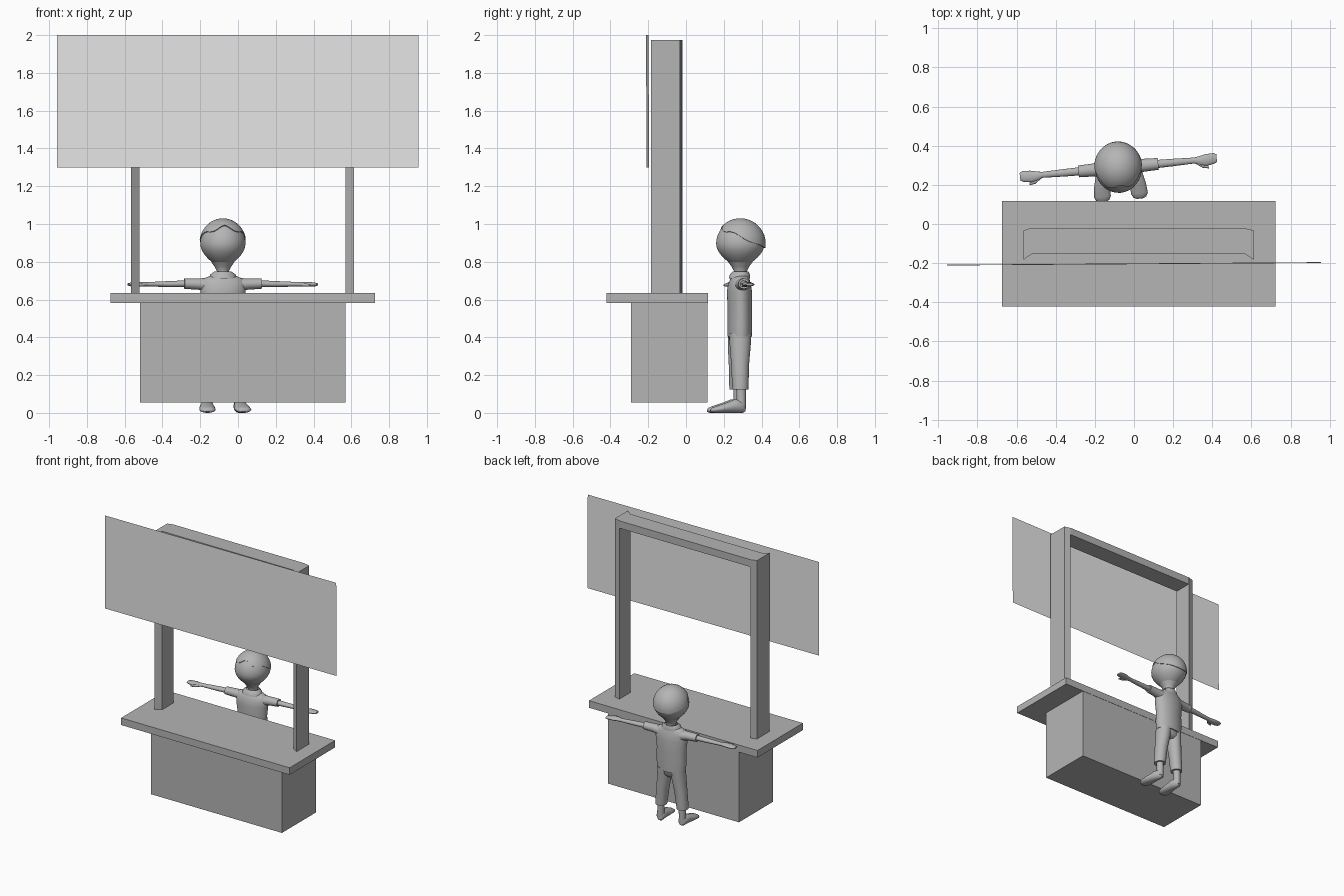
import bpy, bmesh, math
from mathutils import Matrix, Vector

if "Cube" in bpy.data.objects:
    bpy.data.objects.remove(bpy.data.objects["Cube"])


def material(name, v):
    m = bpy.data.materials.new(name)
    m.diffuse_color = (v, v, v, 1)
    m.use_nodes = True
    m.node_tree.nodes["Principled BSDF"].inputs["Base Color"].default_value = m.diffuse_color
    return m


grey = material("mid_grey", 0.46)
light = material("light_grey", 0.8)


def finish(name, bm, smooth=False, matrix=None, mat=grey):
    if matrix is not None:
        bm.transform(matrix)
    bmesh.ops.recalc_face_normals(bm, faces=bm.faces)
    me = bpy.data.meshes.new(name)
    bm.to_mesh(me)
    bm.free()
    ob = bpy.data.objects.new(name, me)
    bpy.context.collection.objects.link(ob)
    me.materials.append(mat)
    if smooth:
        bpy.ops.object.select_all(action='DESELECT')
        ob.select_set(True)
        bpy.context.view_layer.objects.active = ob
        bpy.ops.object.shade_smooth_by_angle(angle=math.radians(50))
    return ob


def prism(name, plan, z0, z1):
    bm = bmesh.new()
    low = [bm.verts.new((x, y, z0)) for x, y in plan]
    top = [bm.verts.new((x, y, z1)) for x, y in plan]
    n = len(plan)
    bm.faces.new(low)
    bm.faces.new(top)
    for i in range(n):
        j = (i + 1) % n
        bm.faces.new((low[i], low[j], top[j], top[i]))
    return finish(name, bm)


def box(name, x0, x1, y0, y1, z0, z1):
    return prism(name, [(x0, y0), (x1, y0), (x1, y1), (x0, y1)], z0, z1)


# ---- stall ----
box("stall_base", -0.52, 0.568, -0.29, 0.115, 0.055, 0.585)
box("counter_top", -0.675, 0.724, -0.422, 0.117, 0.583, 0.636)
prism("left_post", [(-0.566, -0.184), (-0.522, -0.153), (-0.522, -0.019), (-0.566, -0.033)], 0.636, 1.975)
prism("right_post", [(0.614, -0.184), (0.568, -0.153), (0.568, -0.022), (0.614, -0.033)], 0.636, 1.975)
box("top_beam", -0.522, 0.568, -0.153, -0.02, 1.92, 1.975)

# sign board: one slightly turned sheet
bm = bmesh.new()
bm.faces.new([bm.verts.new(p) for p in ((-0.957, -0.208, 1.3), (0.955, -0.195, 1.3),
                                        (0.955, -0.199, 2.0), (-0.957, -0.212, 2.0))])
finish("sign_board", bm, mat=light)

# ---- standing figure, built around its own axis then turned and placed ----
PLACE = Matrix.Translation((-0.08, 0.288, 0)) @ Matrix.Rotation(math.radians(5.4), 4, 'Z')


def loft(name, axis, rings, n=24, caps=True):
    """rings: (position along axis, centre u, centre v, radius u, radius v)"""
    bm = bmesh.new()
    loops = []
    for t, u, v, ru, rv in rings:
        loop = []
        for i in range(n):
            a = 2 * math.pi * i / n
            p, q = u + ru * math.cos(a), v + rv * math.sin(a)
            loop.append(bm.verts.new({'z': (p, q, t), 'x': (t, p, q), 'y': (p, t, q)}[axis]))
        loops.append(loop)
    for a, b in zip(loops, loops[1:]):
        for i in range(n):
            j = (i + 1) % n
            bm.faces.new((a[i], a[j], b[j], b[i]))
    if caps:
        bm.faces.new(loops[0])
        bm.faces.new(loops[-1])
    return finish(name, bm, True, PLACE)


# head: sphere narrowing to the chin
AT_HEAD = PLACE @ Matrix.Translation((0, 0, 0.897))
bm = bmesh.new()
bmesh.ops.create_uvsphere(bm, u_segments=32, v_segments=24, radius=1)
for v in bm.verts:
    taper = 1 - 0.36 * v.co.z ** 2 if v.co.z < 0 else 1
    v.co = Vector((v.co.x * 0.12 * taper, v.co.y * 0.129 * taper, v.co.z * 0.126))
finish("head", bm, True, AT_HEAD)

# hair: cap from the crown down to a wavy hairline, lower at the back
bm = bmesh.new()
N, M = 48, 10
crown = bm.verts.new((0, 0, 0.133))
rows = []
for k in range(1, M + 2):
    row = []
    for i in range(N):
        a = 2 * math.pi * i / N            # 0 = front
        wave = 0.012 * math.cos(5 * a) * (0.5 + 0.5 * math.cos(a))
        end = math.acos((0.03 + 0.055 * math.cos(a) + wave) / 0.133)
        t = end * min(k, M) / M
        g = 1.0 if k <= M else 0.95        # last row folds in to the skin
        row.append(bm.verts.new((0.124 * g * math.sin(t) * math.sin(a),
                                 -0.134 * g * math.sin(t) * math.cos(a), 0.133 * g * math.cos(t))))
    rows.append(row)
for i in range(N):
    j = (i + 1) % N
    bm.faces.new((crown, rows[0][i], rows[0][j]))
    for a, b in zip(rows, rows[1:]):
        bm.faces.new((a[i], b[i], b[j], a[j]))
finish("hair", bm, True, AT_HEAD)

loft("neck", 'z', [(0.70, 0, 0, 0.034, 0.036), (0.75, 0, 0, 0.032, 0.034),
                   (0.775, 0, 0, 0.045, 0.047), (0.80, 0, 0, 0.062, 0.066)])
loft("collar", 'z', [(0.712, 0, -0.005, 0.072, 0.056), (0.732, 0, -0.003, 0.068, 0.053),
                     (0.748, 0, 0.002, 0.046, 0.042)], caps=False)
loft("shirt", 'z', [(0.405, 0, -0.003, 0.106, 0.064), (0.47, 0, -0.003, 0.112, 0.065),
                    (0.56, 0, -0.003, 0.11, 0.064), (0.64, 0, -0.005, 0.12, 0.066),
                    (0.68, 0, -0.005, 0.122, 0.06), (0.708, 0, -0.003, 0.11, 0.05),
                    (0.725, 0, 0, 0.07, 0.042)], 32)
loft("hips", 'z', [(0.355, 0, -0.005, 0.07, 0.035), (0.375, 0, -0.005, 0.092, 0.052),
                   (0.42, 0, -0.005, 0.102, 0.06)])

# arms and legs
for s, side in ((-1, "left"), (1, "right")):
    loft(side + "_sleeve", 'x', [(s * 0.08, 0, 0.676, 0.04, 0.038), (s * 0.13, 0, 0.682, 0.033, 0.03),
                                 (s * 0.205, 0, 0.684, 0.03, 0.027)])
    loft(side + "_arm", 'x', [(s * 0.19, 0, 0.684, 0.021, 0.018), (s * 0.28, 0, 0.682, 0.019, 0.016),
                              (s * 0.39, 0, 0.681, 0.015, 0.012), (s * 0.42, -0.004, 0.681, 0.024, 0.013),
                              (s * 0.45, -0.003, 0.681, 0.03, 0.013), (s * 0.49, 0.001, 0.68, 0.027, 0.01),
                              (s * 0.505, 0.001, 0.68, 0.02, 0.006)])
    loft(side + "_thumb", 'x', [(s * 0.40, -0.012, 0.68, 0.008, 0.008), (s * 0.43, -0.032, 0.678, 0.01, 0.009),
                                (s * 0.46, -0.04, 0.676, 0.007, 0.006)], 12)
    loft(side + "_trouser_leg", 'z', [(0.125, s * 0.083, -0.008, 0.04, 0.042), (0.15, s * 0.081, -0.008, 0.042, 0.044),
                                      (0.25, s * 0.07, -0.008, 0.044, 0.047), (0.36, s * 0.054, -0.006, 0.051, 0.056),
                                      (0.42, s * 0.05, -0.004, 0.05, 0.058)])
    loft(side + "_ankle", 'z', [(0.02, s * 0.085, -0.005, 0.026, 0.026), (0.08, s * 0.084, -0.003, 0.024, 0.025),
                                (0.14, s * 0.083, -0.005, 0.026, 0.026)], 16)
    loft(side + "_foot", 'y', [(0.018, s * 0.085, 0.026, 0.014, 0.018), (0.004, s * 0.085, 0.034, 0.028, 0.034),
                               (-0.04, s * 0.088, 0.036, 0.033, 0.036), (-0.09, s * 0.092, 0.026, 0.041, 0.026),
                               (-0.14, s * 0.095, 0.018, 0.043, 0.018), (-0.16, s * 0.095, 0.014, 0.033, 0.013),
                               (-0.168, s * 0.095, 0.012, 0.015, 0.006)])
